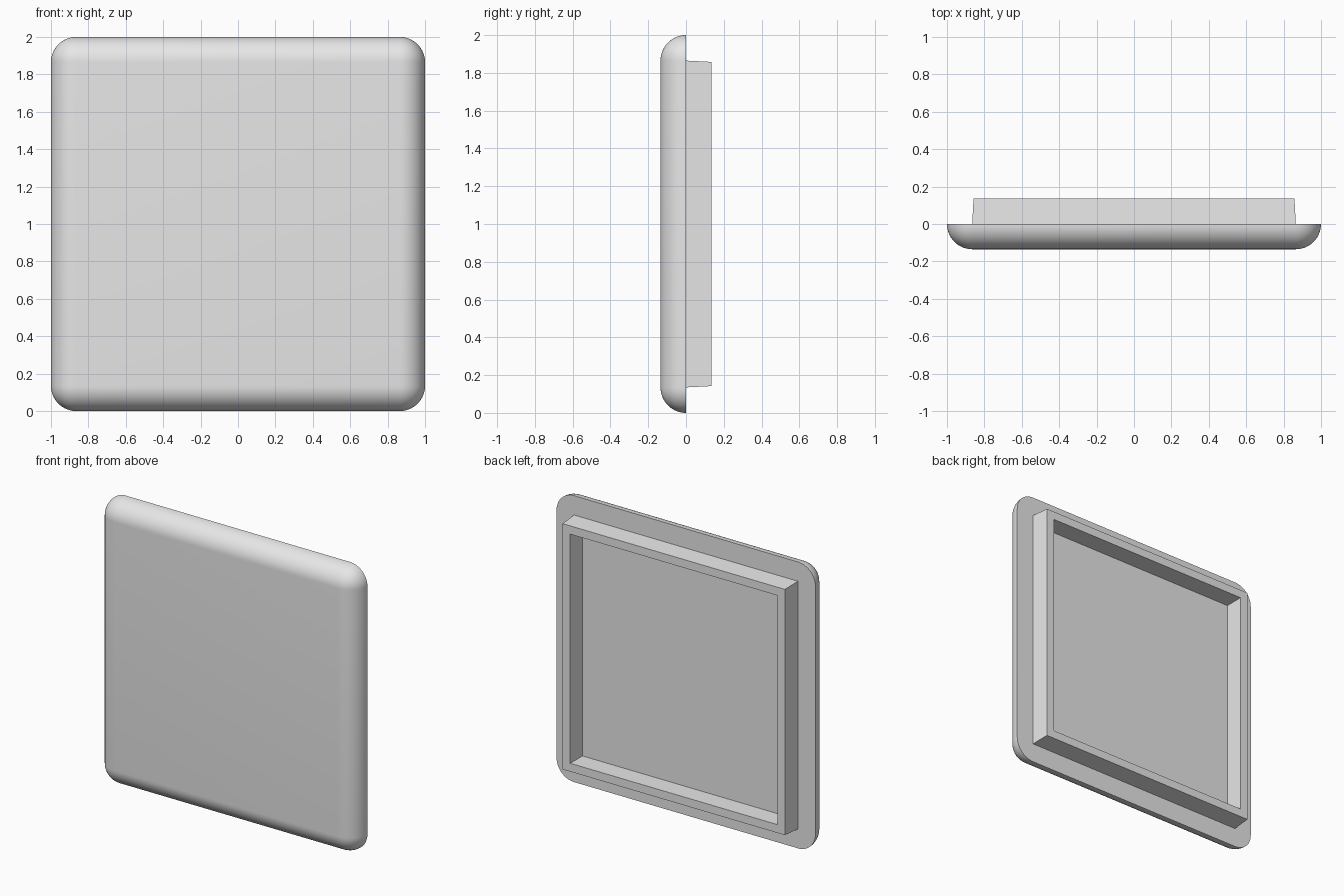
import bpy, bmesh, math
from mathutils import Matrix

if "Cube" in bpy.data.objects:
    bpy.data.objects.remove(bpy.data.objects["Cube"], do_unlink=True)

RADIUS = 0.135
CENTRE_Z = 1.0

grey = bpy.data.materials.new("plain_grey")
grey.use_nodes = True
grey.diffuse_color = (0.8, 0.8, 0.8, 1)
grey.node_tree.nodes["Principled BSDF"].inputs["Base Color"].default_value = (0.8, 0.8, 0.8, 1)


def make_object(name, bm):
    bmesh.ops.recalc_face_normals(bm, faces=bm.faces)
    mesh = bpy.data.meshes.new(name)
    bm.to_mesh(mesh)
    bm.free()
    mesh.materials.append(grey)
    obj = bpy.data.objects.new(name, mesh)
    bpy.context.collection.objects.link(obj)
    return obj


# Cover plate: a fully rounded block, cut flat at the back
bm = bmesh.new()
depth = 4 * RADIUS
bmesh.ops.create_cube(bm, size=1, matrix=Matrix.Translation((0, depth / 2 - RADIUS, CENTRE_Z))
                      @ Matrix.Diagonal((2, depth, 2, 1)))
bmesh.ops.bevel(bm, geom=bm.edges[:], offset=RADIUS, segments=14, profile=0.5, affect='EDGES')
bmesh.ops.bisect_plane(bm, geom=bm.verts[:] + bm.edges[:] + bm.faces[:], dist=1e-5,
                       plane_co=(0, 0, 0), plane_no=(0, 1, 0), clear_outer=True)
rim = [e for e in bm.edges if e.is_boundary]
bmesh.ops.contextual_create(bm, geom=rim)
plate = make_object("cover_plate", bm)
bpy.ops.object.select_all(action='DESELECT')
plate.select_set(True)
bpy.context.view_layer.objects.active = plate
bpy.ops.object.shade_smooth_by_angle(angle=math.radians(35))

# Square lip on the back: outer wall with slight draft, end face, inner wall
bm = bmesh.new()
profile = [(0.865, 0), (0.858, RADIUS), (0.80, RADIUS), (0.80, 0)]
corners = [(-1, -1), (1, -1), (1, 1), (-1, 1)]
rings = [[bm.verts.new((sx * half, y, CENTRE_Z + sz * half)) for sx, sz in corners]
         for half, y in profile]
for a, b in zip(rings, rings[1:]):
    for i in range(4):
        j = (i + 1) % 4
        bm.faces.new((a[i], a[j], b[j], b[i]))
make_object("back_lip", bm)
